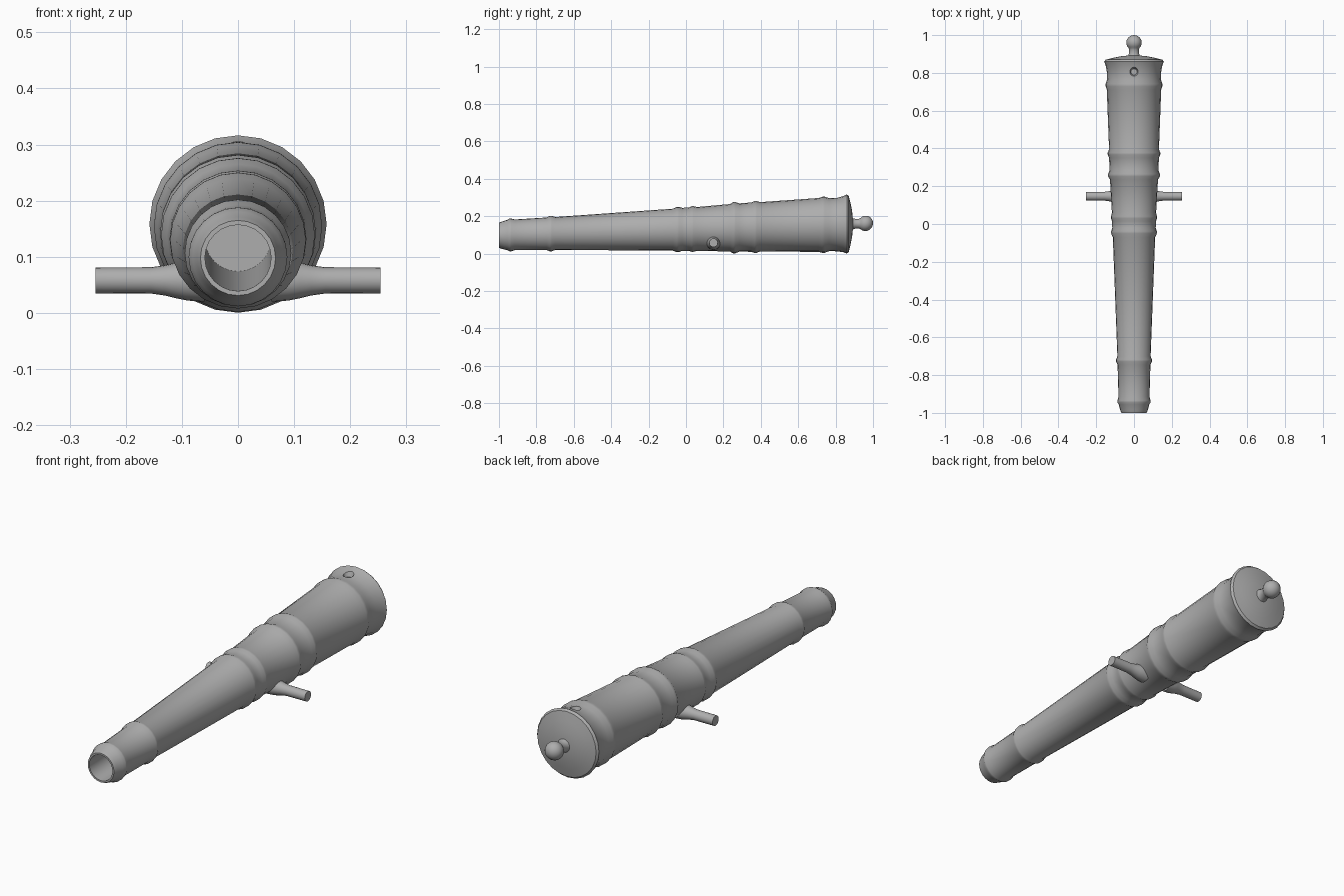
import bpy, bmesh
from math import cos, sin, tau, radians

cube = bpy.data.objects.get("Cube")
if cube:
    bpy.data.objects.remove(cube, do_unlink=True)

metal = bpy.data.materials.new("gun metal grey")
metal.use_nodes = True
GREY = (0.42, 0.42, 0.42, 1)
metal.diffuse_color = GREY
metal.node_tree.nodes["Principled BSDF"].inputs["Base Color"].default_value = GREY


def axis_height(y):
    """Height of the rising bore axis."""
    return 0.1305 + 0.0325 * y


def along_barrel(t, u, v):
    return (u, t, axis_height(t) + v)


def lathe(name, profile, segments, place):
    """Spin (distance, radius) points; place maps (t, u, v) to a position."""
    bm = bmesh.new()
    rings = [[bm.verts.new(place(t, r * sin(tau * i / segments), r * cos(tau * i / segments)))
              for i in range(segments)] for t, r in profile]
    for a, b in zip(rings, rings[1:]):
        for i in range(segments):
            j = (i + 1) % segments
            bm.faces.new((a[i], a[j], b[j], b[i]))
    bmesh.ops.remove_doubles(bm, verts=bm.verts, dist=1e-5)
    bmesh.ops.recalc_face_normals(bm, faces=bm.faces)
    mesh = bpy.data.meshes.new(name)
    bm.to_mesh(mesh)
    bm.free()
    mesh.materials.append(metal)
    obj = bpy.data.objects.new(name, mesh)
    bpy.context.collection.objects.link(obj)
    return obj


def activate(obj):
    bpy.ops.object.select_all(action="DESELECT")
    obj.select_set(True)
    bpy.context.view_layer.objects.active = obj


def smooth(obj):
    activate(obj)
    bpy.ops.object.shade_smooth_by_angle(angle=radians(35))


# Barrel: bore, muzzle, chase, reinforces with raised bands, breech dome
barrel = lathe("barrel", [
    (0.07, 0), (0.07, 0.059), (-1, 0.059), (-1, 0.067),
    (-0.985, 0.073), (-0.955, 0.081), (-0.943, 0.088), (-0.935, 0.088), (-0.915, 0.082),
    (-0.745, 0.087), (-0.728, 0.095), (-0.718, 0.095), (-0.7, 0.088),
    (-0.07, 0.112), (-0.05, 0.121), (-0.038, 0.121), (-0.02, 0.115),
    (0.015, 0.116), (0.03, 0.122), (0.04, 0.122), (0.06, 0.117),
    (0.235, 0.127), (0.252, 0.137), (0.265, 0.137), (0.285, 0.129),
    (0.35, 0.132), (0.367, 0.139), (0.378, 0.139), (0.395, 0.132),
    (0.71, 0.144), (0.728, 0.15), (0.742, 0.15), (0.765, 0.142),
    (0.805, 0.144), (0.84, 0.15), (0.86, 0.158),
    (0.87, 0.15), (0.88, 0.11), (0.888, 0.07), (0.892, 0.03), (0.892, 0),
], 24, along_barrel)

# Touch hole cut into the top of the breech
VENT_Y = 0.805
cutter = lathe("vent_cutter", [(0.282, 0), (0.282, 0.016), (0.31, 0.027), (0.31, 0)],
               16, lambda t, u, v: (u, VENT_Y + v, t))
cutter.hide_render = True
cut = barrel.modifiers.new("vent", "BOOLEAN")
cut.operation = "DIFFERENCE"
cut.solver = "EXACT"
cut.object = cutter
activate(barrel)
bpy.ops.object.modifier_apply(modifier=cut.name)
bpy.data.objects.remove(cutter, do_unlink=True)
smooth(barrel)

# Rear knob: neck flowing into a ball
ball = [(0.96 - 0.04 * cos(a), 0.041 * sin(a)) for a in [radians(d) for d in range(45, 181, 15)]]
knob = lathe("rear_knob", [(0.88, 0.036), (0.893, 0.03), (0.905, 0.026), (0.925, 0.026)] + ball,
             24, along_barrel)
smooth(knob)

# Trunnions: side pins flaring into the barrel
for side, label in ((1, "left"), (-1, "right")):
    pin = lathe(label + "_trunnion", [
        (0.06, 0.038), (0.09, 0.036), (0.11, 0.032), (0.13, 0.027),
        (0.155, 0.0235), (0.254, 0.023), (0.254, 0),
    ], 20, lambda t, u, v: (side * t, 0.147 + u, 0.058 + v))
    smooth(pin)
